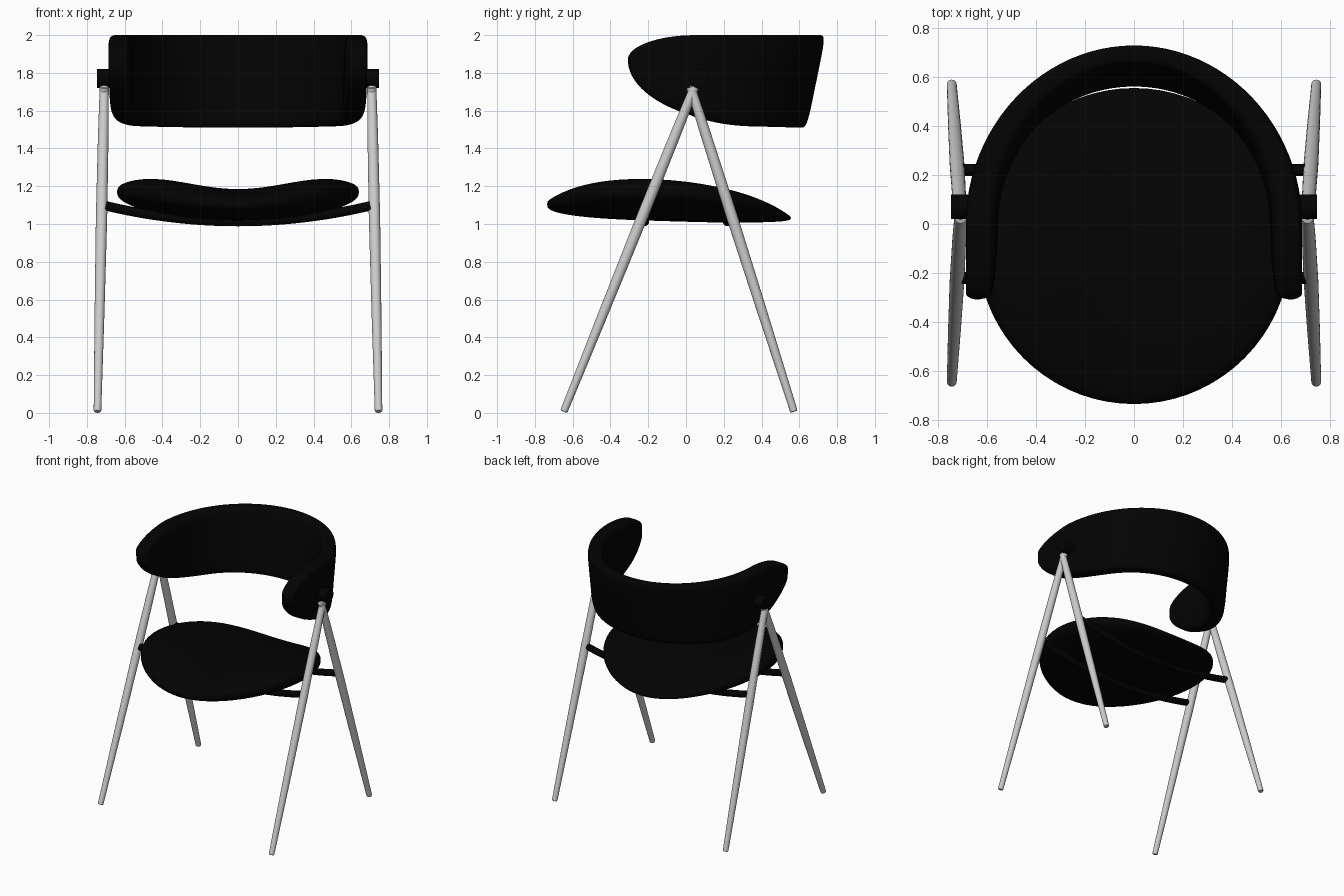
import bpy
from math import sin, cos, pi, sqrt, copysign
from mathutils import Vector

if "Cube" in bpy.data.objects:
    bpy.data.objects.remove(bpy.data.objects["Cube"])

black = bpy.data.materials.new("black")
black.diffuse_color = (0.001, 0.001, 0.001, 1)
black.use_nodes = True
black.node_tree.nodes["Principled BSDF"].inputs["Base Color"].default_value = black.diffuse_color


def loft(name, rings, mat=None):
    """Skin a list of equal-length closed rings and cap both ends."""
    n = len(rings[0])
    verts = [tuple(p) for r in rings for p in r]
    faces = [(k * n + i, k * n + (i + 1) % n, (k + 1) * n + (i + 1) % n, (k + 1) * n + i)
             for k in range(len(rings) - 1) for i in range(n)]
    faces += [tuple(range(n))[::-1], tuple(range(len(verts) - n, len(verts)))]
    me = bpy.data.meshes.new(name)
    me.from_pydata(verts, [], faces)
    ob = bpy.data.objects.new(name, me)
    bpy.context.collection.objects.link(ob)
    if mat:
        me.materials.append(mat)
    bpy.context.view_layer.objects.active = ob
    ob.select_set(True)
    bpy.ops.object.mode_set(mode='EDIT')
    bpy.ops.mesh.select_all(action='SELECT')
    bpy.ops.mesh.normals_make_consistent(inside=False)
    bpy.ops.object.mode_set(mode='OBJECT')
    bpy.ops.object.shade_smooth_by_angle(angle=0.7)
    ob.select_set(False)
    return ob


def tube(name, pts, radii, mat=None, sides=24):
    """Round bar through points with a radius at each."""
    pts = [Vector(p) for p in pts]
    rings = []
    for i, p in enumerate(pts):
        d = pts[min(i + 1, len(pts) - 1)] - pts[max(i - 1, 0)]
        q = d.to_track_quat('Z', 'Y')
        rings.append([p + q @ Vector((cos(a), sin(a), 0)) * radii[i]
                      for a in (2 * pi * k / sides for k in range(sides))])
    return loft(name, rings, mat)


def spow(v, e):
    return copysign(abs(v) ** e, v)


# Saddle-shaped seat cushion with a blunt rim
def seat_point(r, h, a):
    x, y = 0.64 * r * cos(a), -0.09 + 0.645 * r * sin(a)
    top = 1.187 - 0.13 * (y + 0.4) ** 2 + 0.04 * (1 - cos(pi * min(abs(x) / 0.58, 1)))
    low = 1.012 - 0.03 * y + 0.083 * (x / 0.7) ** 2
    return x, y, (top + low) / 2 + h * (top - low) / 2


seat_rings = []
for k in range(41):
    t = -pi / 2 + pi * k / 40
    r, h = max(0.01, spow(cos(t), 0.62)), spow(sin(t), 0.72)
    seat_rings.append([seat_point(r, h, 2 * pi * i / 72) for i in range(72)])
loft("seat", seat_rings, black)

# Wraparound backrest: the path is its outer face, straight arms plus a half ellipse
A, B, NOSE = 0.69, 0.74, -0.308
half = [(A, NOSE * cos(pi / 2 * k / 18), 1, 0) for k in range(18)]
for k in range(25):
    t = pi / 2 * k / 24
    n = Vector((cos(t) / A, sin(t) / B)).normalized()
    half.append((A * cos(t), B * sin(t), n.x, n.y))
path = half + [(-x, y, -nx, ny) for x, y, nx, ny in half[-2::-1]]


def ease(y, length):
    u = min(1, max(0.0005, (y - NOSE) / length))
    return sqrt(1 - (1 - u) ** 2)


back_rings = []
for x, y, nx, ny in path:
    top = 1.87 + 0.13 * ease(y, 0.36)
    low = 1.87 - 0.345 * ease(y, 0.7) - 0.015 * max(0, y) / B
    full = 0.045 + 0.018 * ease(y, 0.35) * (1 - ny ** 2)
    thick = full * ease(y, 0.025)
    lean = 0.015 + 0.085 * ny ** 2
    ring = []
    for i in range(48):
        a = 2 * pi * i / 48
        z = (top + low) / 2 + (top - low) / 2 * spow(sin(a), 0.36)
        off = thick * spow(cos(a), 0.36) - full - lean * (2 - z) / 0.49
        ring.append((x + nx * off, y + ny * off, z))
    back_rings.append(ring)
loft("backrest", back_rings, black)

# A-frame legs and the pivots joining them to the backrest
for s, side in ((-1, "left"), (1, "right")):
    for foot, head, pos in ((-0.645, 0.045, "front"), (0.57, 0.025, "back")):
        ends = Vector((s * 0.744, foot, 0.012)), Vector((s * 0.708, head, 1.725))
        fr = (0, 0.3, 0.6, 0.85, 1)
        tube(f"{pos}_leg_{side}", [ends[0].lerp(ends[1], f) for f in fr],
             (0.020, 0.026, 0.030, 0.028, 0.024))
        end = ends[0] - (ends[1] - ends[0]).normalized() * 0.006
        tube(f"{pos}_foot_{side}", [end, ends[0]], (0.016, 0.020))
    tube(f"pivot_{side}", [(s * 0.62, 0.07, 1.77), (s * 0.747, 0.07, 1.77)], (0.05, 0.05), black)

# Curved bars carrying the seat between the legs
for y, pos in ((-0.22, "front"), (0.22, "back")):
    xs = [-0.7 + 1.4 * k / 24 for k in range(25)]
    tube(f"seat_bar_{pos}", [(x, y, 1.013 + 0.083 * (x / 0.7) ** 2) for x in xs],
         [0.025] * 25, black, 16)
